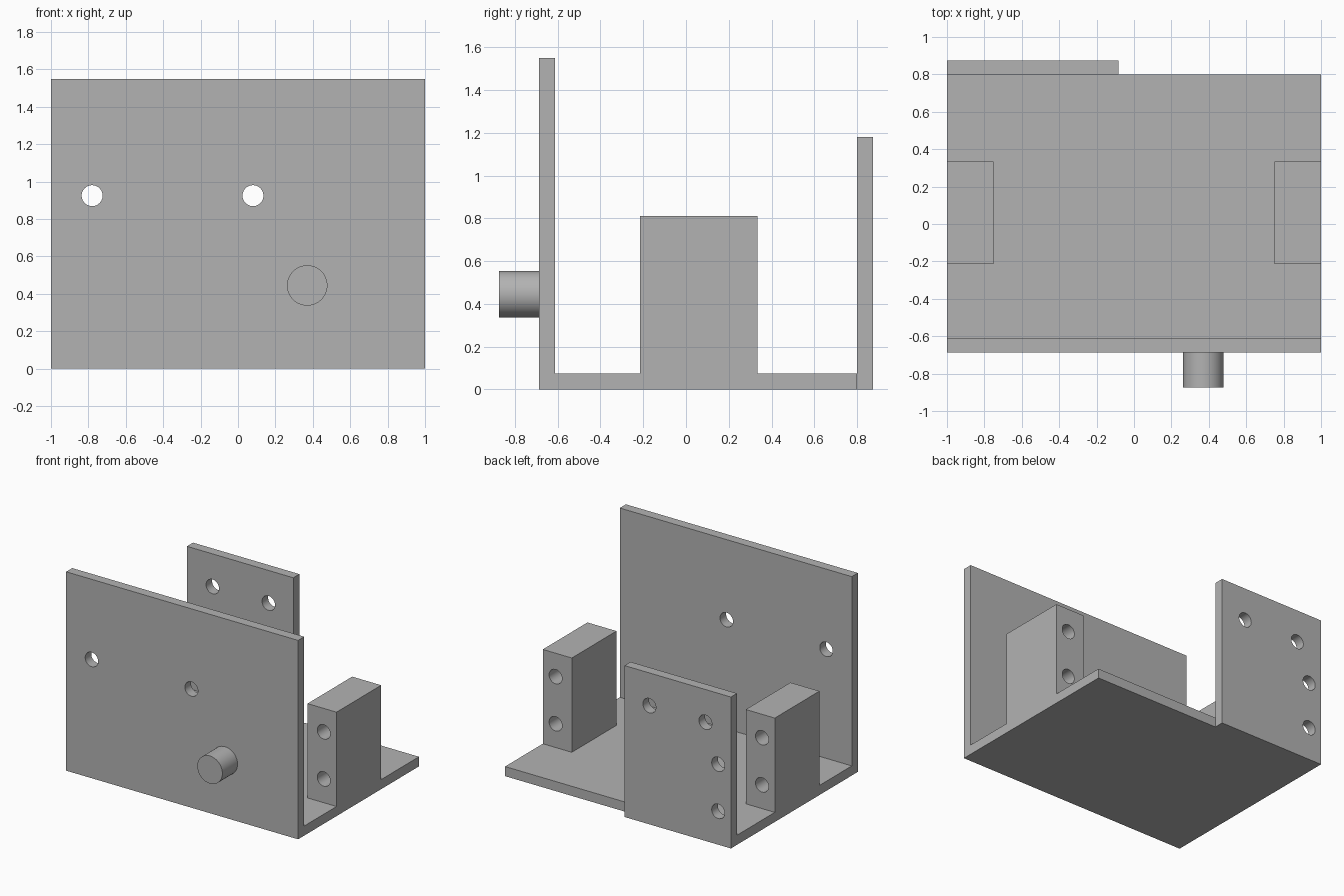
import bpy
import bmesh
from mathutils import Matrix, Vector

cube = bpy.data.objects.get("Cube")
if cube:
    bpy.data.objects.remove(cube, do_unlink=True)

# One plain grey for the whole bracket
grey = bpy.data.materials.new("plain grey")
grey.use_nodes = True
grey.diffuse_color = (0.45, 0.45, 0.45, 1)
grey.node_tree.nodes["Principled BSDF"].inputs["Base Color"].default_value = (0.45, 0.45, 0.45, 1)

HOLE_R = 0.056
THICK = 0.075


def finish(name, bm):
    bmesh.ops.recalc_face_normals(bm, faces=bm.faces)
    mesh = bpy.data.meshes.new(name)
    bm.to_mesh(mesh)
    bm.free()
    mesh.materials.append(grey)
    obj = bpy.data.objects.new(name, mesh)
    bpy.context.collection.objects.link(obj)
    return obj


def box(name, low, high):
    low, high = Vector(low), Vector(high)
    bm = bmesh.new()
    bmesh.ops.create_cube(bm, size=1, matrix=Matrix.LocRotScale((low + high) / 2, None, high - low))
    return finish(name, bm)


def rod(name, x, z, radius, y0, y1):
    """Cylinder lying along y."""
    bm = bmesh.new()
    place = Matrix.Translation((x, (y0 + y1) / 2, z)) @ Matrix.Rotation(1.5707963, 4, "X")
    bmesh.ops.create_cone(bm, cap_ends=True, segments=48, radius1=radius, radius2=radius,
                          depth=y1 - y0, matrix=place)
    return finish(name, bm)


def activate(obj):
    bpy.ops.object.select_all(action="DESELECT")
    obj.select_set(True)
    bpy.context.view_layer.objects.active = obj


def drill(obj, spots, y0, y1):
    """Cut round through holes along y at each (x, z)."""
    for x, z in spots:
        cutter = rod("hole_cutter", x, z, HOLE_R, y0 - 0.05, y1 + 0.05)
        cutter.hide_render = True
        mod = obj.modifiers.new("hole", "BOOLEAN")
        mod.operation = "DIFFERENCE"
        mod.solver = "EXACT"
        mod.object = cutter
        activate(obj)
        bpy.ops.object.modifier_apply(modifier=mod.name)
        bpy.data.objects.remove(cutter, do_unlink=True)


def smooth(obj):
    activate(obj)
    bpy.ops.object.shade_smooth_by_angle(angle=0.5)


# Base and front wall: one L profile extruded across the width
FRONT, BACK = -0.688, 0.8
profile = [(FRONT, 0), (BACK, 0), (BACK, THICK), (FRONT + THICK, THICK),
           (FRONT + THICK, 1.55), (FRONT, 1.55)]
bm = bmesh.new()
face = bm.faces.new([bm.verts.new((-1, y, z)) for y, z in profile])
grown = bmesh.ops.extrude_face_region(bm, geom=[face])
bmesh.ops.translate(bm, vec=(2, 0, 0),
                    verts=[g for g in grown["geom"] if isinstance(g, bmesh.types.BMVert)])
base = finish("base_and_front_wall", bm)
drill(base, [(-0.78, 0.925), (0.08, 0.925)], FRONT, FRONT + THICK)
smooth(base)

# Side blocks with two bores each
for side, name in ((1, "left_block"), (-1, "right_block")):
    xs = sorted((side * 0.75, side))
    block = box(name, (xs[0], -0.215, THICK), (xs[1], 0.335, 0.81))
    drill(block, [(side * 0.89, 0.26), (side * 0.89, 0.627)], -0.215, 0.335)
    smooth(block)

# Back plate covering the right half
plate = box("back_plate", (-1, BACK, 0), (-0.083, BACK + THICK, 1.18))
drill(plate, [(-0.297, 0.925), (-0.78, 0.925), (-0.89, 0.627), (-0.89, 0.26)], BACK, BACK + THICK)
smooth(plate)

# Front peg
smooth(rod("front_peg", 0.37, 0.445, 0.108, -0.875, FRONT))
